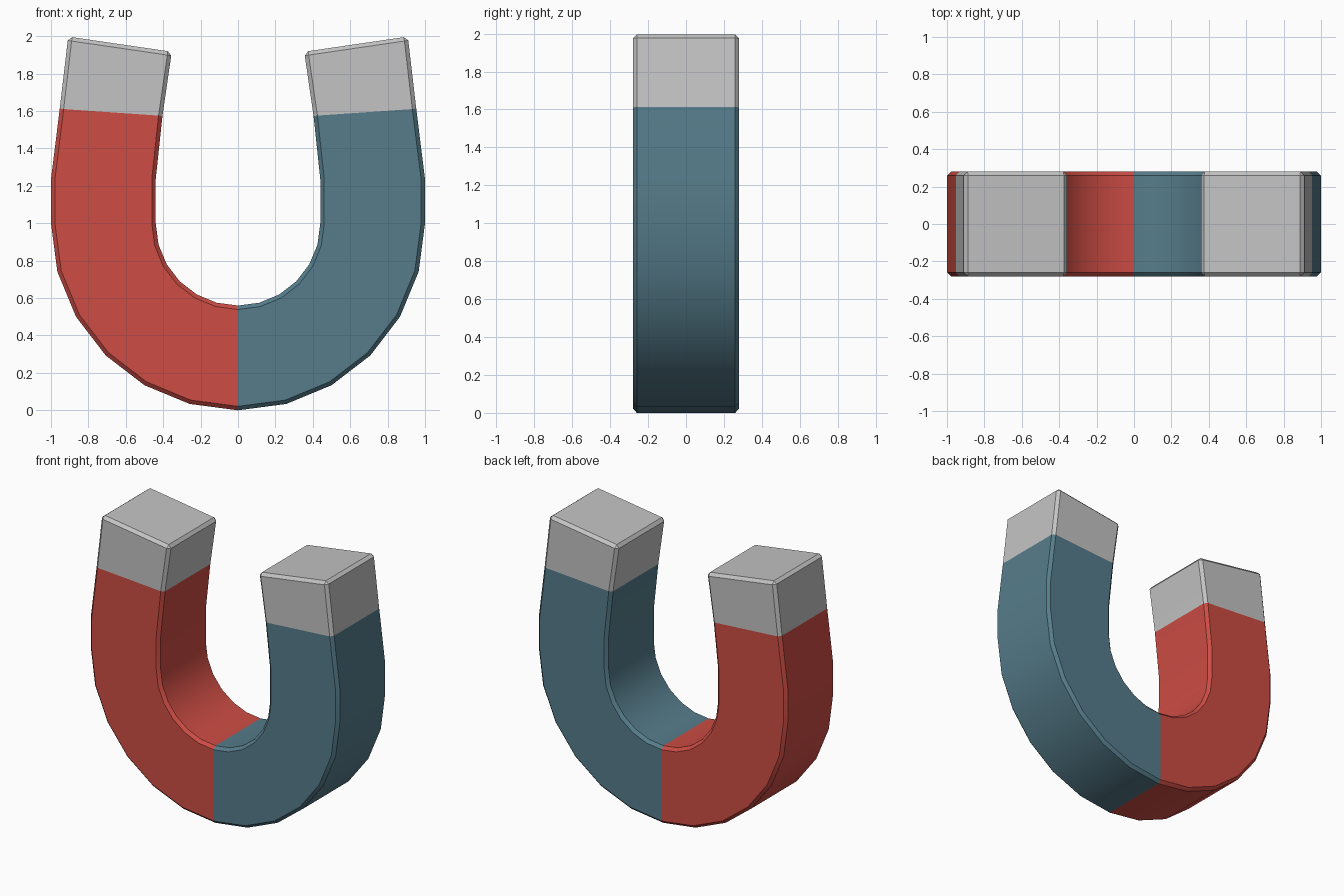
import bpy, bmesh, math

if "Cube" in bpy.data.objects:
    bpy.data.objects.remove(bpy.data.objects["Cube"])

HALF_DEPTH = 0.28
BEVEL = 0.021
OUTER_R, INNER_R = 1.0, 0.44


def material(name, rgb):
    m = bpy.data.materials.new(name)
    m.diffuse_color = (*rgb, 1.0)
    m.use_nodes = True
    m.node_tree.nodes["Principled BSDF"].inputs["Base Color"].default_value = m.diffuse_color
    return m


# Right half of the horseshoe: (outer point, inner point) stations in x, z
right = []
for i in range(7):
    a = math.radians(15 * i)
    s, c = math.sin(a), math.cos(a)
    right.append(((OUTER_R * s, 1 - OUTER_R * c), (INNER_R * s, 1 - INNER_R * c)))
right += [((1.0, 1.235), (0.44, 1.235)),
          ((0.953, 1.613), (0.404, 1.573)),
          ((0.908, 1.998), (0.354, 1.917))]

# Mirror to the left side for one continuous row of stations
left = [((-o[0], o[1]), (-n[0], n[1])) for o, n in reversed(right[1:])]
stations = left + right

# Sweep a rectangular section through the stations
bm = bmesh.new()
rings = []
for (ox, oz), (nx, nz) in stations:
    rings.append([bm.verts.new(p) for p in (
        (ox, -HALF_DEPTH, oz), (nx, -HALF_DEPTH, nz),
        (nx, HALF_DEPTH, nz), (ox, HALF_DEPTH, oz))])

RED, BLUE, STEEL = 0, 1, 2
last = len(rings) - 2
for i, (a, b) in enumerate(zip(rings, rings[1:])):
    # Steel tips at both ends, red left arm, blue right arm
    slot = STEEL if i in (0, last) else (RED if i < len(left) else BLUE)
    for k in range(4):
        j = (k + 1) % 4
        bm.faces.new((a[k], a[j], b[j], b[k])).material_index = slot
for ring in (rings[0], rings[-1]):
    bm.faces.new(ring).material_index = STEEL
bmesh.ops.recalc_face_normals(bm, faces=bm.faces)

# Chamfer only the sharp edges
sharp = [e for e in bm.edges if e.calc_face_angle() > math.radians(45)]
bmesh.ops.bevel(bm, geom=sharp, offset=BEVEL, offset_type='OFFSET',
                segments=1, profile=0.5, affect='EDGES', material=-1)

mesh = bpy.data.meshes.new("horseshoe_magnet")
bm.to_mesh(mesh)
bm.free()
for m in (material("red paint", (0.61, 0.073, 0.058)),
          material("slate blue paint", (0.092, 0.203, 0.258)),
          material("bare steel", (0.55, 0.55, 0.55))):
    mesh.materials.append(m)

magnet = bpy.data.objects.new("horseshoe_magnet", mesh)
bpy.context.collection.objects.link(magnet)
bpy.context.view_layer.objects.active = magnet
magnet.select_set(True)
bpy.ops.object.shade_smooth_by_angle(angle=math.radians(30))
